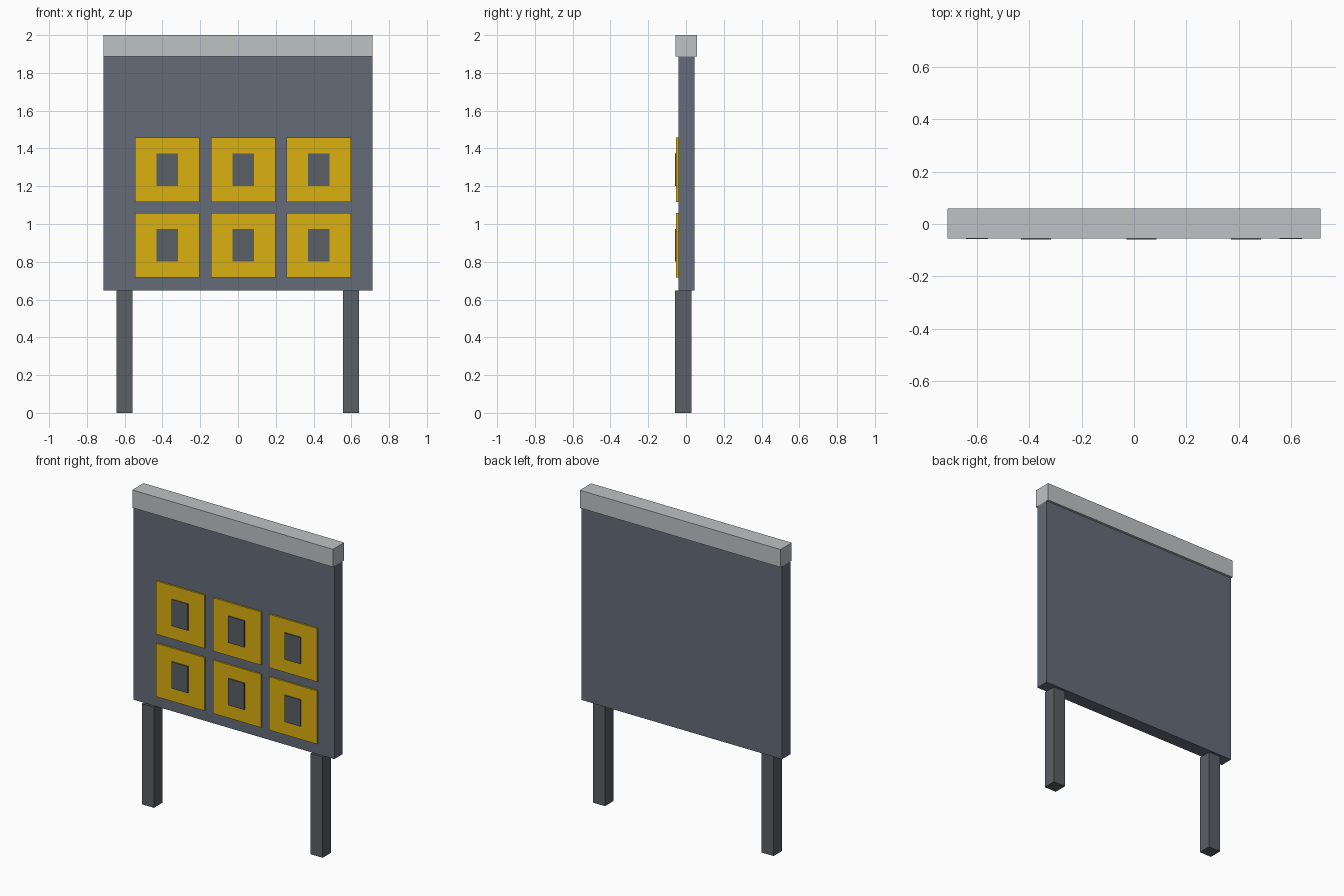
import bpy

if "Cube" in bpy.data.objects:
    bpy.data.objects.remove(bpy.data.objects["Cube"])


def material(name, rgb):
    m = bpy.data.materials.new(name)
    m.diffuse_color = (*rgb, 1.0)
    m.use_nodes = True
    m.node_tree.nodes["Principled BSDF"].inputs["Base Color"].default_value = m.diffuse_color
    return m


slate = material("slate", (0.13, 0.15, 0.19))
dark = material("dark_grey", (0.10, 0.115, 0.13))
pale = material("pale_grey", (0.52, 0.54, 0.55))
yellow = material("yellow", (0.71, 0.44, 0.005))


def box(name, x, y, z, mat):
    """Box from (min, max) ranges on each axis."""
    ranges = (x, y, z)
    bpy.ops.mesh.primitive_cube_add(size=1, location=[(a + b) / 2 for a, b in ranges])
    ob = bpy.context.object
    ob.name = name
    ob.scale = [b - a for a, b in ranges]
    bpy.ops.object.transform_apply(location=False, rotation=False, scale=True)
    ob.data.materials.append(mat)
    return ob


def span(centre, size):
    return (centre - size / 2, centre + size / 2)


# Board and its wider top cap
box("board", (-0.713, 0.713), (-0.041, 0.044), (0.647, 1.886), slate)
box("top_cap", (-0.713, 0.713), (-0.055, 0.059), (1.886, 2.0), pale)

# Two square legs, set towards the front
for side, x in (("left", -0.6), ("right", 0.599)):
    box(f"{side}_leg", span(x, 0.085), (-0.057, 0.028), (0.0, 0.647), dark)

# Grid of yellow tiles, each with a raised dark inset
for row, z in enumerate((0.887, 1.288)):
    for col, x in enumerate((-0.374, 0.028, 0.428)):
        box(f"tile_{row}_{col}", span(x, 0.342), (-0.052, -0.041), span(z, 0.342), yellow)
        box(f"tile_inset_{row}_{col}", span(x, 0.114), (-0.059, -0.052), span(z, 0.171), dark)
